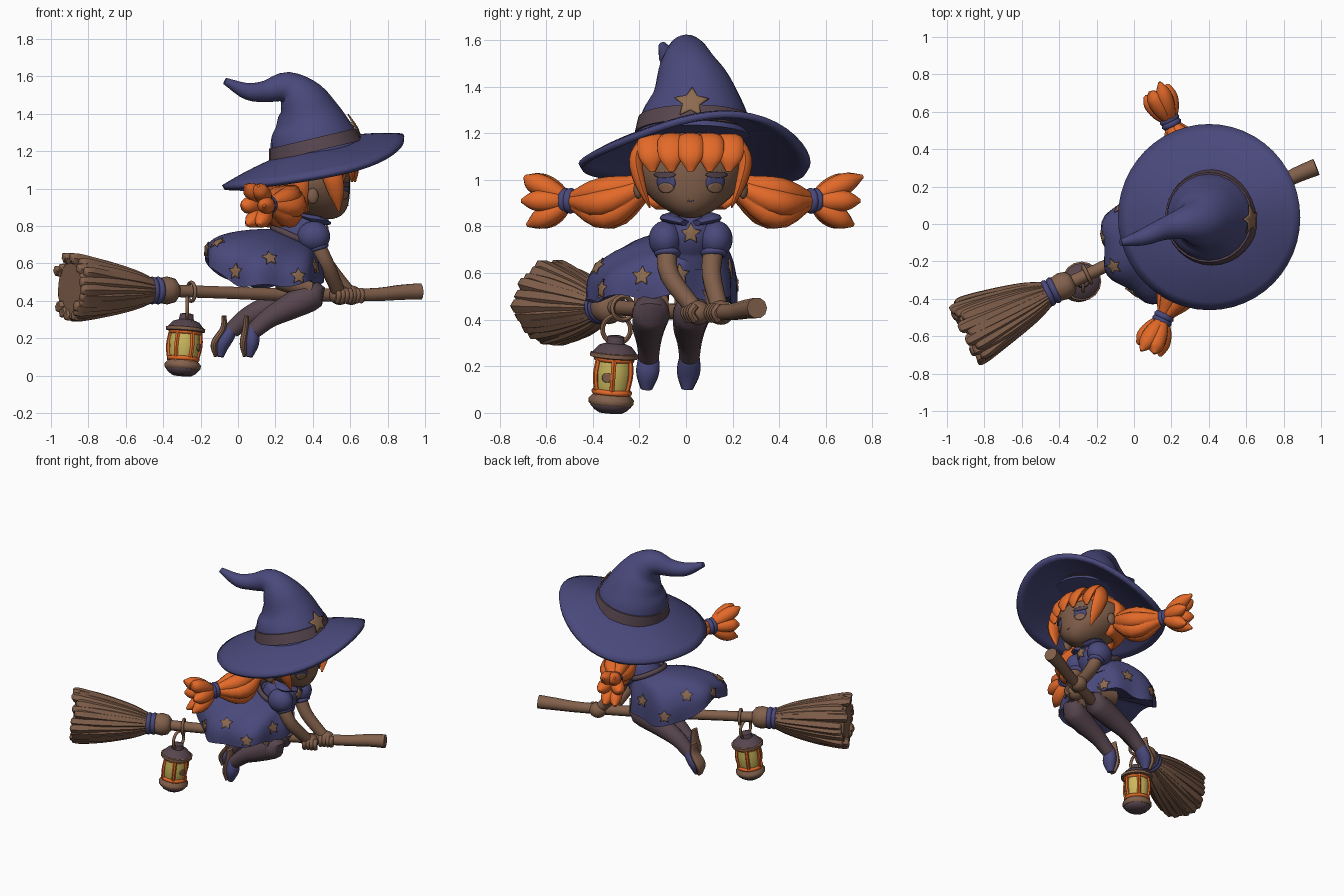
import bpy, bmesh, random
from math import sin, cos, pi, radians
from mathutils import Vector, Matrix
from mathutils.bvhtree import BVHTree

random.seed(4)
if "Cube" in bpy.data.objects:
    bpy.data.objects.remove(bpy.data.objects["Cube"])

def material(name, *rgb):
    m = bpy.data.materials.new(name)
    m.use_nodes = True
    m.diffuse_color = (*rgb, 1)
    m.node_tree.nodes["Principled BSDF"].inputs["Base Color"].default_value = (*rgb, 1)
    return m

blue = material("indigo cloth", .067, .066, .2)
orange = material("orange hair", .77, .142, .022)
skin = material("brown skin", .215, .112, .068)
wood = material("brown wood", .225, .118, .072)
plum = material("dark plum", .095, .06, .075)
gold = material("dull gold", .265, .145, .08)
glass = material("yellow glass", .6, .48, .11)
UP = Vector((0, 0, 1))

def shade(ob):
    bpy.ops.object.select_all(action='DESELECT')
    ob.select_set(True)
    bpy.context.view_layer.objects.active = ob
    bpy.ops.object.shade_smooth_by_angle(angle=radians(45))

def finish(name, bm, mat):
    bmesh.ops.recalc_face_normals(bm, faces=bm.faces)
    mesh = bpy.data.meshes.new(name)
    bm.to_mesh(mesh)
    bm.free()
    mesh.materials.append(mat)
    ob = bpy.data.objects.new(name, mesh)
    bpy.context.collection.objects.link(ob)
    shade(ob)
    return ob

def thicken(ob, depth, offset=-1):
    mod = ob.modifiers.new("thickness", 'SOLIDIFY')
    mod.thickness, mod.offset = depth, offset

def loft(bm, rings, caps=True):
    rows = [[bm.verts.new(p) for p in row] for row in rings]
    n = len(rows[0])
    for a, b in zip(rows, rows[1:]):
        for i in range(n):
            bm.faces.new((a[i], a[(i + 1) % n], b[(i + 1) % n], b[i]))
    if caps:
        bm.faces.new(rows[0])
        bm.faces.new(rows[-1])

def tube(name, pts, mat, n=14, flat=(1, 1), ref=None, sub=4):
    """Sweep circles along (x, y, z, radius) points."""
    P = [Vector(p) for p in pts]
    if sub > 1:
        Q = [2 * P[0] - P[1]] + P + [2 * P[-1] - P[-2]]
        P = []
        for a, b, c, d in zip(Q, Q[1:], Q[2:], Q[3:]):
            for t in (k / sub for k in range(sub)):
                P.append(b + (c - a) * (t / 2) + (2 * a - 5 * b + 4 * c - d) * (t * t / 2)
                         + (3 * b - a - 3 * c + d) * (t ** 3 / 2))
        P.append(Q[-2])
    C = [p.xyz for p in P]
    T = [(C[min(i + 1, len(C) - 1)] - C[max(i - 1, 0)]).normalized() for i in range(len(C))]
    ref = Vector(ref) if ref else min(Matrix.Identity(3), key=lambda e: sum(abs(e.dot(t)) for t in T))
    rings = []
    for c, t, p in zip(C, T, P):
        u = t.cross(ref).normalized()
        v = u.cross(t)
        rings.append([c + max(p.w, .003) * (u * cos(a) * flat[0] + v * sin(a) * flat[1])
                      for a in (2 * pi * k / n for k in range(n))])
    bm = bmesh.new()
    loft(bm, rings)
    return finish(name, bm, mat)

def lathe(name, start, axis, profile, mat):
    """Turned part: profile holds (distance along axis, radius) pairs."""
    return tube(name, [(*(start + axis * d), r) for d, r in profile], mat, 16, sub=1)

def ball(name, loc, size, mat, shape=lambda p: p, keep=lambda c: True):
    bm = bmesh.new()
    bmesh.ops.create_uvsphere(bm, u_segments=32, v_segments=20, radius=1)
    for v in bm.verts:
        v.co = Vector(loc) + Vector(a * b for a, b in zip(shape(v.co.copy()), size))
    gone = [f for f in bm.faces if not keep(f.calc_center_median())]
    bmesh.ops.delete(bm, geom=gone, context='FACES')
    return finish(name, bm, mat)

def ring(name, loc, axis, big, small, mat):
    turn = Vector(axis).to_track_quat('Z', 'Y').to_euler()
    bpy.ops.mesh.primitive_torus_add(location=loc, rotation=turn, major_radius=big, minor_radius=small,
                                     major_segments=24, minor_segments=8)
    bpy.context.object.name = name
    bpy.context.object.data.materials.append(mat)
    shade(bpy.context.object)

def decal(name, target, pos, outline, mat, lift=.007):
    """Thin plate that hugs the surface of another part."""
    tree = BVHTree.FromPolygons([v.co for v in target.data.vertices], [p.vertices for p in target.data.polygons])
    c, normal, _, _ = tree.find_nearest(Vector(pos))
    side = UP.cross(normal).normalized()
    def hug(a, b):
        p, m, _, _ = tree.find_nearest(c + side * a + normal.cross(side) * b)
        return p + m * lift
    bm = bmesh.new()
    loft(bm, [[hug(a * s, b * s) for a, b in outline] for s in (.05, .35, .7, 1)], False)
    bm.faces.new(list(bm.verts)[:len(outline)])
    thicken(finish(name, bm, mat), .008)

def star(r):
    return [(r * (1, .5)[k % 2] * sin(k * pi / 5), r * (1, .5)[k % 2] * cos(k * pi / 5)) for k in range(10)]

def oval(w, h):
    return [(w * cos(k * pi / 10), h * sin(k * pi / 10)) for k in range(20)]

# Broom: handle, knob, binding and bristles
along = Vector((.903, .429, 0))
across = Vector((-along.y, along.x, 0))
root = Vector((-.46, -.37, .455))
tube("broom_handle", [(-.4, -.342, .455, .035), (-.1, -.2, .445, .034), (.3, -.01, .432, .036),
                      (.7, .18, .432, .036), (.87, .262, .445, .042), (.975, .305, .45, .046)], wood, 10)
lathe("broom_knob", root, along, [(.04, .05), (.05, .068), (.09, .075), (.13, .065), (.15, .04)], wood)
for k in range(3):
    ring("broom_binding", root + along * (.035 - .033 * k), along, .056, .019, blue)
lathe("bristle_core", root, -along, [(0, .06), (.08, .09), (.3, .142), (.46, .166), (.485, .15), (.486, .01)], wood)
for k in range(24):
    a = pi * k / 12 + random.uniform(-.08, .08)
    out = across * cos(a) + UP * sin(a)
    end, wide = random.uniform(.465, .52), random.uniform(.142, .165)
    path = [(0, .048, .018), (.12, .086, .028), (.3, .126, .034), (end - .03, wide, .034), (end, wide, .018)]
    tube("bristle", [(*(root - along * d + out * r + UP * d * .03), w) for d, r, w in path], wood, 6)

# Lantern hanging from the handle
foot = Vector((-.3, -.325, 0))
rise = Vector((.08, .075, 1)).normalized()
lathe("lantern_foot", foot, rise, [(0, .05), (.012, .07), (.03, .088), (.04, .088)], plum)
lathe("lantern_base", foot, rise, [(.035, .09), (.042, .097), (.06, .097), (.085, .075)], wood)
lamp = lathe("lantern_glass", foot, rise, [(.08, .068), (.12, .079), (.18, .083), (.24, .076)], glass)
decal("lantern_emblem", lamp, (-.17, -.345, .145), oval(.024, .02), wood)
lathe("lantern_eave", foot, rise, [(.235, .085), (.24, .105), (.257, .105), (.26, .095)], wood)
lathe("lantern_roof", foot, rise, [(.255, .1), (.29, .07), (.3, .04), (.33, .036), (.335, .02)], plum)
for h in (.09, .232):
    ring("lantern_rim", foot + rise * h, rise, .076, .012, orange)
for k in range(6):
    out = Vector((cos(k * pi / 3), sin(k * pi / 3), 0))
    tube("lantern_post", [(*(foot + rise * h + out * r), .012)
                          for h, r in ((.08, .072), (.16, .086), (.235, .078))], orange, 6)
ring("lantern_bail", foot + rise * .36, (1, 0, 0), .06, .01, wood)
ring("lantern_hook", (-.25, -.27, .448), along, .05, .01, wood)

# Hat: brim, bent cone, band and star
def brim_point(r, a):
    dx, dy = .483 * r * cos(a), .49 * r * sin(a)
    z = 1.22 + .27 * dx - .085 * r * r - .075 * (r * sin(a)) ** 2 + .1 * dy * (.3 + cos(a))
    return .405 + dx, .037 + dy, z + .012 * r * sin(3 * a)

bm = bmesh.new()
loft(bm, [[brim_point(.12 + .088 * k, pi * j / 24) for j in range(48)] for k in range(11)], False)
thicken(finish("hat_brim", bm, blue), .03, 0)
cone = tube("hat_cone", [(.42, .035, 1.18, .248), (.395, .035, 1.29, .225), (.375, .03, 1.38, .18),
                         (.335, .01, 1.475, .132), (.255, 0, 1.54, .085), (.15, -.03, 1.52, .058),
                         (.05, -.07, 1.52, .045), (-.07, -.1, 1.575, .018)], blue, 24)
tube("hat_band", [(.416, .035, 1.2, .256), (.4, .035, 1.268, .24)], plum, 32, sub=1)
decal("hat_star", cone, (.64, .02, 1.34), star(.075), gold, .018)

# Head with face plates
def jaw(p):
    low = min(0, p.z) ** 2
    return Vector((p.x + .42 * low, p.y * (1 - .3 * low), p.z))

MID = .02
head = ball("head", (.385, MID, 1.04), (.215, .23, .205), skin, jaw)
for s in (-1, 1):
    y = MID + .108 * s
    decal("eye", head, (.575, y, .988), oval(.045, .042), blue, .004)
    decal("eye_shine", head, (.575, y, .965), oval(.036, .022), wood, .008)
    decal("lash", head, (.565, y, 1.022), oval(.052, .013), plum, .008)
    ball("ear", (.4, MID + .225 * s, .96), (.03, .02, .042), skin)
decal("mouth", head, (.62, MID, .9), oval(.014, .004), plum, .004)

# Hair: cap, fringe, side locks and pigtails
cap = ball("hair_cap", (.375, MID, 1.05), (.248, .252, .22), orange,
           lambda p: Vector((p.x, p.y, p.z * (.66 if p.z > 0 else 1))),
           lambda c: (c.x < .37 or c.z > 1.09) and c.z > .88)
thicken(cap, .03)
for k in range(-2, 3):
    y, back = .085 * k, .016 * k * k
    tube("fringe_lock", [(.48 - back, MID + y * .8, 1.18, .05), (.57 - back, MID + y, 1.17, .056),
                         (.62 - back, MID + y, 1.1, .052), (.625 - back, MID + y * .96, 1.035, .012)],
         orange, 12, (.45, 1), (0, 1, 0))
for s in (-1, 1):
    tube("side_lock", [(.46, MID + .2 * s, 1.16, .05), (.5, MID + .235 * s, 1.08, .055),
                       (.525, MID + .215 * s, .98, .042), (.54, MID + .175 * s, .88, .006)],
         orange, 10, (1, .55), (0, 1, 0))
    a, b, c, d = (Vector((x + .02 * s, MID + y * s, z)) for x, y, z in
                  ((.31, .2, .97), (.265, .36, .9), (.18, .515, .91), (.095, .7, .91)))
    tube("pigtail_core", [(*a, .05), (*b, .1), (*c, .035)], orange)
    for t in (0, .12):
        ring("pigtail_tie", c.lerp(d, t), d - b, .036, .02, blue)
    u = (c - a).cross(UP).normalized()
    v = u.cross(c - a).normalized()
    for k in range(6):
        w = u * cos(k * pi / 3) + v * sin(k * pi / 3)
        tall = u * cos(k * pi / 3) * .8 + v * sin(k * pi / 3) * 1.4
        tube("pigtail_strand", [(*(a + w * .02), .035), (*(b + w * .062), .058), (*(c + w * .012), .024)], orange, 10)
        tube("tassel_strand", [(*c, .02), (*(c.lerp(d, .4) + tall * .04), .045), (*(c.lerp(d, .75) + tall * .068), .042),
                               (*(c.lerp(d, random.uniform(.9, 1.05)) + tall * .088), .008)], orange, 10)

# Torso, collar, sleeves, arms and hands
torso = tube("bodice", [(.3, MID, .66, .125), (.33, MID, .73, .12), (.37, MID, .79, .112),
                        (.38, MID, .85, .06)], blue, 20)
tube("neck", [(.38, MID, .8, .05), (.39, MID, .9, .05)], skin, sub=1)
decal("collar_star", torso, (.6, MID + .01, .765), star(.045), gold, .012)
for s in (-1, 1):
    tube("collar", [(.35, MID + .06 * s, .855, .03), (.42, MID + .085 * s, .835, .05),
                    (.475, MID + .025 * s, .815, .03)], blue, 10, (1, .4), (0, 0, 1))
    ball("puff_sleeve", (.405, MID + .108 * s, .745), (.088, .072, .08), blue)
    ring("sleeve_cuff", (.43, MID + .1 * s, .685), (.3, 0, -1), .042, .015, blue)
    grip = Vector((.575 + .03 * s, .1 + .05 * s, .43))
    tube("arm", [(.41, MID + .1 * s, .72, .045), (.475, MID + .09 * s, .59, .042), (*grip, .036)], skin)
    ball("hand", grip, (.058, .056, .052), skin)
    for k in range(4):
        p = grip + along * (.024 * k - .03)
        tube("finger", [(*(p + across * o + UP * h), .016) for o, h in ((-.03, .03), (-.05, 0), (-.03, -.035))], skin, 8)

# Skirt: folded flare that puffs up at the back
def flare(t, a):
    spread = sin(min(1, t * 1.15) * pi / 2)
    x = .3 - .165 * spread + (.11 + .2 * spread) * cos(a)
    y = MID - .12 * spread + (.11 + .205 * spread) * sin(a)
    hem = .475 + .15 * max(0, -cos(a)) ** 3 + .025 * max(0, cos(a)) + .012 * sin(7 * a)
    z = .735 - .05 * cos(a)
    z += (hem - z) * t ** (1.7 - .45 * cos(a))
    return Vector((x, y, z)) + Vector((cos(a), sin(a), 0)) * .018 * t * sin(7 * a + 1)

bm = bmesh.new()
rows = [[flare(k / 10, pi * j / 28) for j in range(56)] for k in range(11)]
rows += [[p.lerp(Vector((.15, -.08, .6)), f) for p in rows[10]] for f in (.06, .5, .95)]
loft(bm, rows)
skirt = finish("skirt", bm, blue)
ring("belt", (.3, MID, .74), (.45, 0, 1), .124, .018, plum)
for k in range(11):
    decal("skirt_star", skirt, flare(.85 if k % 2 else .6, k * pi / 5.5 + .2), star(.045), gold, .009)

# Legs, shoes and soles
for x, y, toe in ((0, -.16, 0), (-.12, .015, -.035)):
    knee = x * .4
    tube("thigh", [(.22, y + .03, .52, .06), (.405 + knee, y + .01, .475, .076)], skin, sub=1)
    tube("stocking", [(.36 + knee, y + .01, .455, .065), (.39 + knee, y + .01, .43, .081),
                      (.28 + x * .8, y, .37, .07), (.17 + x, y, .31, .054), (.085 + x, y, .24, .044)], plum)
    tube("shoe", [(.08 + x, y, .265, .036), (.075 + x, y, .23, .046), (.072 + x + toe, y - .005, .17, .05),
                  (.06 + x + toe, y - .01, .1, .022)], blue, 14, (.8, 1), (0, 1, 0))
    tube("sole", [(.045 + x, y, .32, .03), (.042 + x, y, .25, .043), (.03 + x + toe, y - .005, .17, .05),
                  (.037 + x + toe, y - .01, .102, .026)], wood, 14, (.42, 1), (0, 1, 0))
